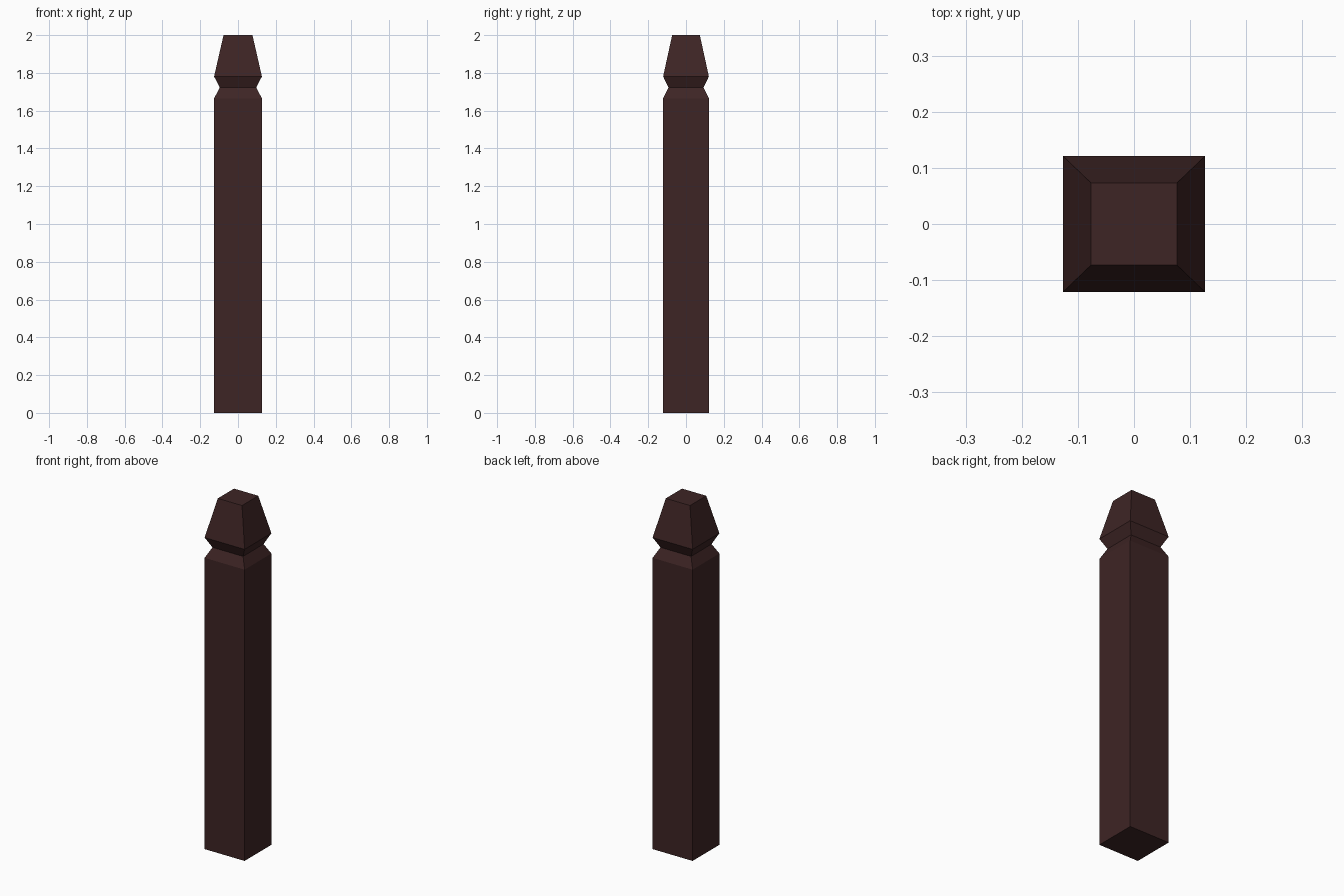
import bpy, bmesh

if "Cube" in bpy.data.objects:
    bpy.data.objects.remove(bpy.data.objects["Cube"])

# Half sizes of the square-ish post
HALF_X, HALF_Y = 0.1265, 0.121

# Profile: (height, width factor) from foot to tip
PROFILE = [(0.0, 1.0), (1.665, 1.0), (1.722, 0.765), (1.781, 1.0), (2.0, 0.605)]

wood = bpy.data.materials.new("dark_brown_wood")
wood.diffuse_color = (0.048, 0.018, 0.018, 1.0)
wood.use_nodes = True
wood.node_tree.nodes["Principled BSDF"].inputs["Base Color"].default_value = wood.diffuse_color

# Rectangular rings stacked along the profile
bm = bmesh.new()
rings = []
for z, s in PROFILE:
    corners = [(-1, -1), (1, -1), (1, 1), (-1, 1)]
    rings.append([bm.verts.new((cx * HALF_X * s, cy * HALF_Y * s, z)) for cx, cy in corners])

# Side faces between rings
for low, high in zip(rings, rings[1:]):
    for i in range(4):
        j = (i + 1) % 4
        bm.faces.new((low[i], low[j], high[j], high[i]))

# Foot and tip caps
bm.faces.new(rings[0][::-1])
bm.faces.new(rings[-1])
bmesh.ops.recalc_face_normals(bm, faces=bm.faces)

mesh = bpy.data.meshes.new("post")
bm.to_mesh(mesh)
bm.free()
mesh.materials.append(wood)
bpy.context.collection.objects.link(bpy.data.objects.new("post", mesh))
